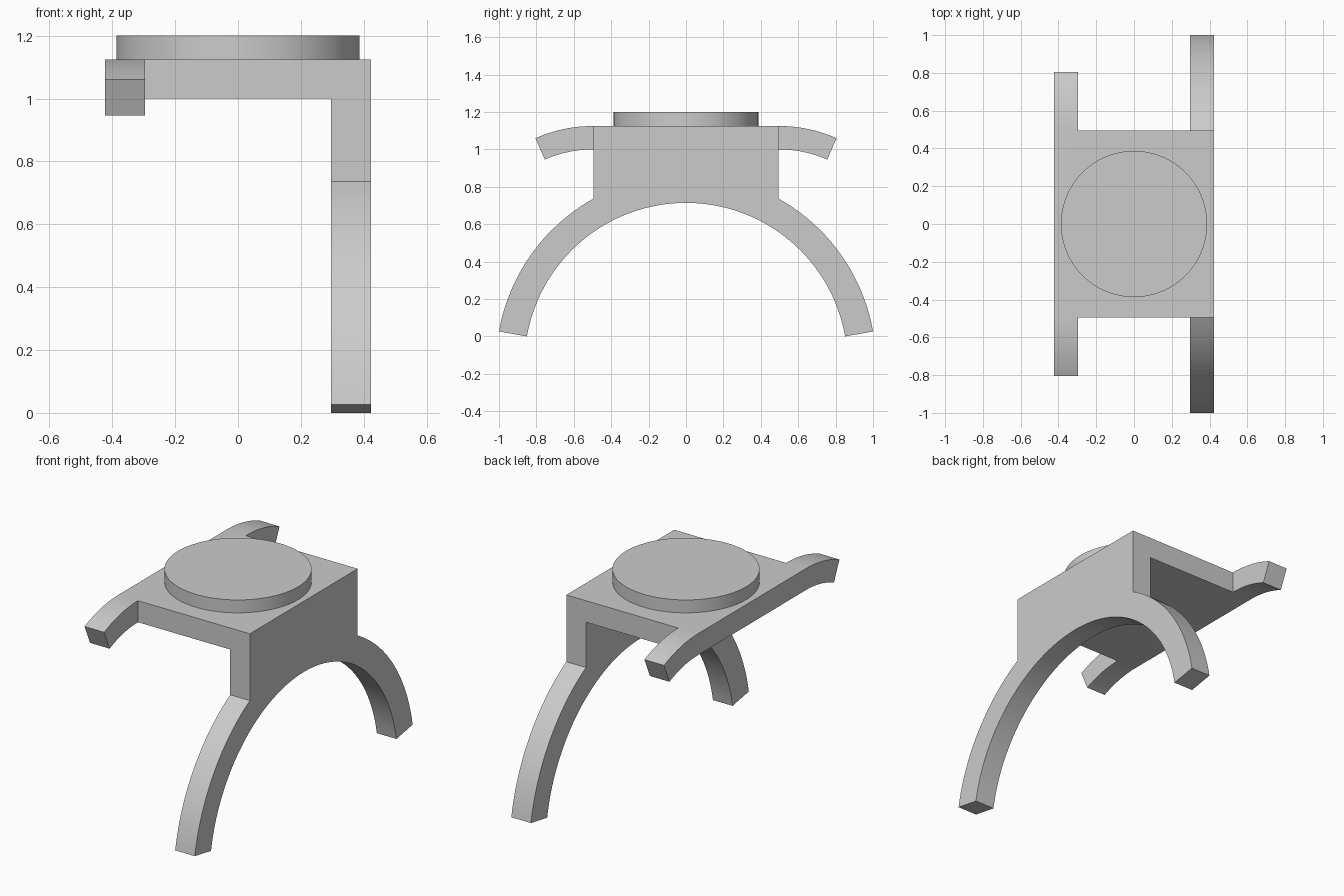
import bpy
import bmesh
from math import acos, asin, cos, pi, radians, sin

HALF_X, HALF_Y = 0.4225, 0.495     # half width and half depth of the platform
LOW, TOP = 1.0, 1.125              # underside and top of the platform
THICK = 0.126                      # width of the arch and of the hooked rail

old = bpy.data.objects.get("Cube")
if old:
    bpy.data.objects.remove(old, do_unlink=True)

grey = bpy.data.materials.new("plain grey")
grey.use_nodes = True
colour = (0.6, 0.6, 0.6, 1)
grey.diffuse_color = colour
grey.node_tree.nodes["Principled BSDF"].inputs["Base Color"].default_value = colour


def arc(cy, cz, r, start, end, steps):
    """Points on a circle in the side plane."""
    angles = [start + (end - start) * i / steps for i in range(steps + 1)]
    return [(cy + r * cos(a), cz + r * sin(a)) for a in angles]


def mirrored(half):
    """Complete a half outline (given on +y) with its reflection."""
    return half + [(-y, z) for y, z in reversed(half)]


def extrude_x(name, outline, x0, x1):
    """Solid made by pulling a side outline along x."""
    bm = bmesh.new()
    face = bm.faces.new([bm.verts.new((x0, y, z)) for y, z in outline])
    moved = bmesh.ops.extrude_face_region(bm, geom=[face])["geom"]
    verts = [v for v in moved if isinstance(v, bmesh.types.BMVert)]
    bmesh.ops.translate(bm, verts=verts, vec=(x1 - x0, 0, 0))
    bmesh.ops.recalc_face_normals(bm, faces=bm.faces)
    mesh = bpy.data.meshes.new(name)
    bm.to_mesh(mesh)
    bm.free()
    mesh.materials.append(grey)
    obj = bpy.data.objects.new(name, mesh)
    bpy.context.collection.objects.link(obj)
    return obj


def select(obj):
    bpy.ops.object.select_all(action="DESELECT")
    obj.select_set(True)
    bpy.context.view_layer.objects.active = obj


# Arched side wall: two curved legs under a square-shouldered block
centre, inner, outer = -0.15, 0.864, 1.0155
foot = radians(10)
shoulder = acos(HALF_Y / outer)
half = arc(0, centre, inner, pi / 2, foot, 32)
half += arc(0, centre, outer, foot, shoulder, 20)
half += [(HALF_Y, TOP)]
arch = extrude_x("arched_side", mirrored(half[1:]) + [half[0]],
                 HALF_X - THICK, HALF_X)

# Hooked rail: straight in the middle, drooping at both ends
bend = 0.772
droop = asin(0.31 / bend)
half = arc(HALF_Y, TOP - bend, bend, pi / 2, pi / 2 - droop, 12)
half += arc(HALF_Y, TOP - bend, bend - (TOP - LOW), pi / 2 - droop, pi / 2, 12)
rail = extrude_x("hooked_rail", mirrored(half), -HALF_X, THICK - HALF_X)

# Platform slab, merged with the arch and the rail
lap = HALF_X - THICK / 2
slab = extrude_x("platform", mirrored([(HALF_Y, TOP), (HALF_Y, LOW)]), -lap, lap)
for part in (arch, rail):
    select(slab)
    union = slab.modifiers.new("Union", "BOOLEAN")
    union.operation = "UNION"
    union.solver = "EXACT"
    union.object = part
    bpy.ops.object.modifier_apply(modifier=union.name)
    bpy.data.objects.remove(part, do_unlink=True)
slab.name = "arched_platform"

# Round disc on top
bpy.ops.mesh.primitive_cylinder_add(vertices=96, radius=0.387, depth=0.075,
                                    location=(0, 0, TOP + 0.0375))
disc = bpy.context.object
disc.name = "top_disc"
disc.data.materials.append(grey)

for obj in (slab, disc):
    select(obj)
    bpy.ops.object.shade_smooth_by_angle(angle=radians(20))
